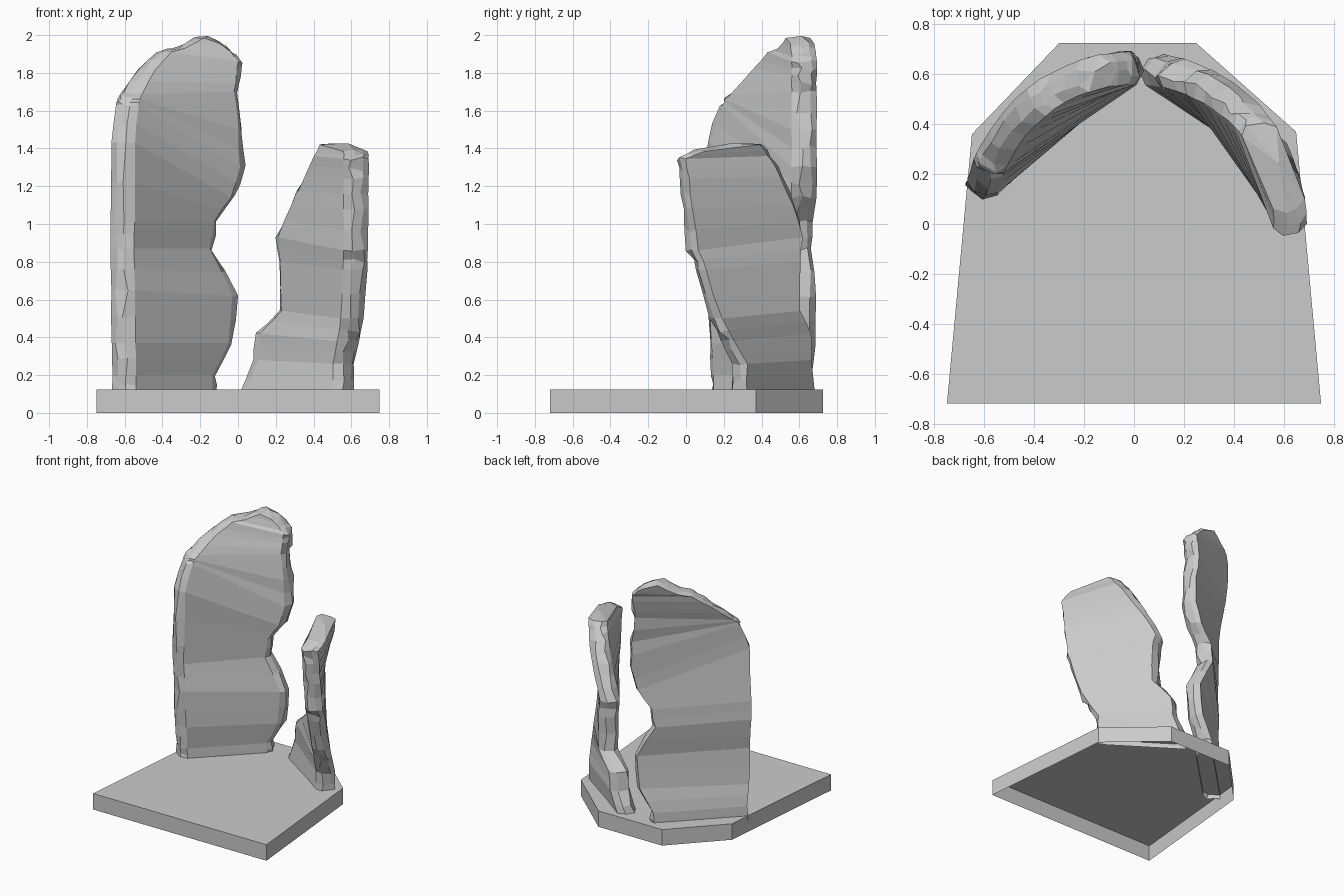
import bpy, bmesh, random
from math import radians, sin, cos

if "Cube" in bpy.data.objects:
    bpy.data.objects.remove(bpy.data.objects["Cube"])

random.seed(4)
R_IN, R_OUT = 0.56, 0.692


def finish(name, bm):
    me = bpy.data.meshes.new(name)
    bm.to_mesh(me)
    bm.free()
    ob = bpy.data.objects.new(name, me)
    bpy.context.collection.objects.link(ob)
    return ob


def polar(bm, r, deg, z):
    return bm.verts.new((r * sin(radians(deg)), r * cos(radians(deg)), z))


def wall(name, rows, inset_l, inset_r):
    """Loft a broken slab; each row = left angle, left z, right angle, right z.
    The insets (degrees) make the back panel smaller than the front one."""
    # halve every step so the chipped rim gets more facets than the panels
    fine = []
    for a, b in zip(rows, rows[1:]):
        fine += [(a, 0.7), (tuple((p + q) / 2 for p, q in zip(a, b)), 1.0)]
    fine.append((rows[-1], 0.7))

    bm = bmesh.new()
    loops = []
    for n, ((al, zl, ar, zr), k) in enumerate(fine):
        j = lambda s: random.uniform(-s, s) * k
        loops.append([
            polar(bm, R_IN + j(.003), al + j(.4), zl),
            polar(bm, 0.605 + j(.02), al - 2.3 + j(1.2), zl + j(.008)),
            polar(bm, 0.66 + j(.012), al - 1.5 + inset_l * .4 + j(1.2), zl + j(.008)),
            polar(bm, R_OUT + j(.003), al + inset_l + j(.6), zl),
            polar(bm, R_OUT + j(.003), ar - inset_r + j(.6), zr),
            polar(bm, 0.66 + j(.012), ar + 1.5 - inset_r * .4 + j(1.2), zr + j(.015)),
            polar(bm, 0.605 + j(.02), ar + 2.3 + j(1.2), zr + j(.015)),
            polar(bm, R_IN + j(.003), ar + j(.4), zr),
        ])
    for lo, hi in zip(loops, loops[1:]):
        for i in range(8):
            n = (i + 1) % 8
            bm.faces.new((lo[i], lo[n], hi[n], hi[i]))
    # slightly crowned, chipped top; the foot is open inside the plate
    top = loops[-1]
    al, zl, ar, zr = rows[-1]
    crown = polar(bm, 0.63, (al + ar) / 2, (zl + zr) / 2 + 0.025)
    for i in range(8):
        bm.faces.new((top[i], top[(i + 1) % 8], crown))
    bmesh.ops.recalc_face_normals(bm, faces=bm.faces)
    return finish(name, bm)


# Ground plate with clipped rear corners, open underneath
outline = [(-.75, -.72), (.75, -.72), (.65, .37), (.25, .725), (-.3, .725), (-.65, .36)]
bm = bmesh.new()
low = [bm.verts.new((x, y, 0)) for x, y in outline]
high = [bm.verts.new((x, y, .125)) for x, y in outline]
bm.faces.new(high)
for i in range(6):
    n = (i + 1) % 6
    bm.faces.new((low[i], low[n], high[n], high[i]))
finish("base_plate", bm)

# Tall left slab
wall("tall_broken_wall", [
    (-75, .09, -14, .09), (-75, .20, -14, .20), (-76, .37, -5, .37),
    (-77, .65, -3, .62), (-78, .87, -15, .87), (-78, 1.01, -13, 1.01),
    (-77, 1.43, -4, 1.14), (-70, 1.63, 1, 1.30), (-68, 1.66, 0, 1.50),
    (-65, 1.69, -2, 1.70), (-51, 1.82, -1, 1.79), (-39, 1.91, 0, 1.86),
    (-30, 1.93, -4, 1.91), (-19, 1.985, -10, 1.955),
], 1.0, 1.5)

# Short right slab, leaning forward
wall("short_broken_wall", [
    (3, .09, 64, .09), (11, .28, 64, .26), (12, .42, 70, .38),
    (24, .54, 76, .50), (24, .80, 83, .76), (22, .93, 87, .86),
    (30, 1.10, 89, 1.08), (39, 1.25, 90.5, 1.24), (46, 1.36, 92, 1.345),
    (51, 1.42, 84, 1.385),
], 5.0, 2.0)
